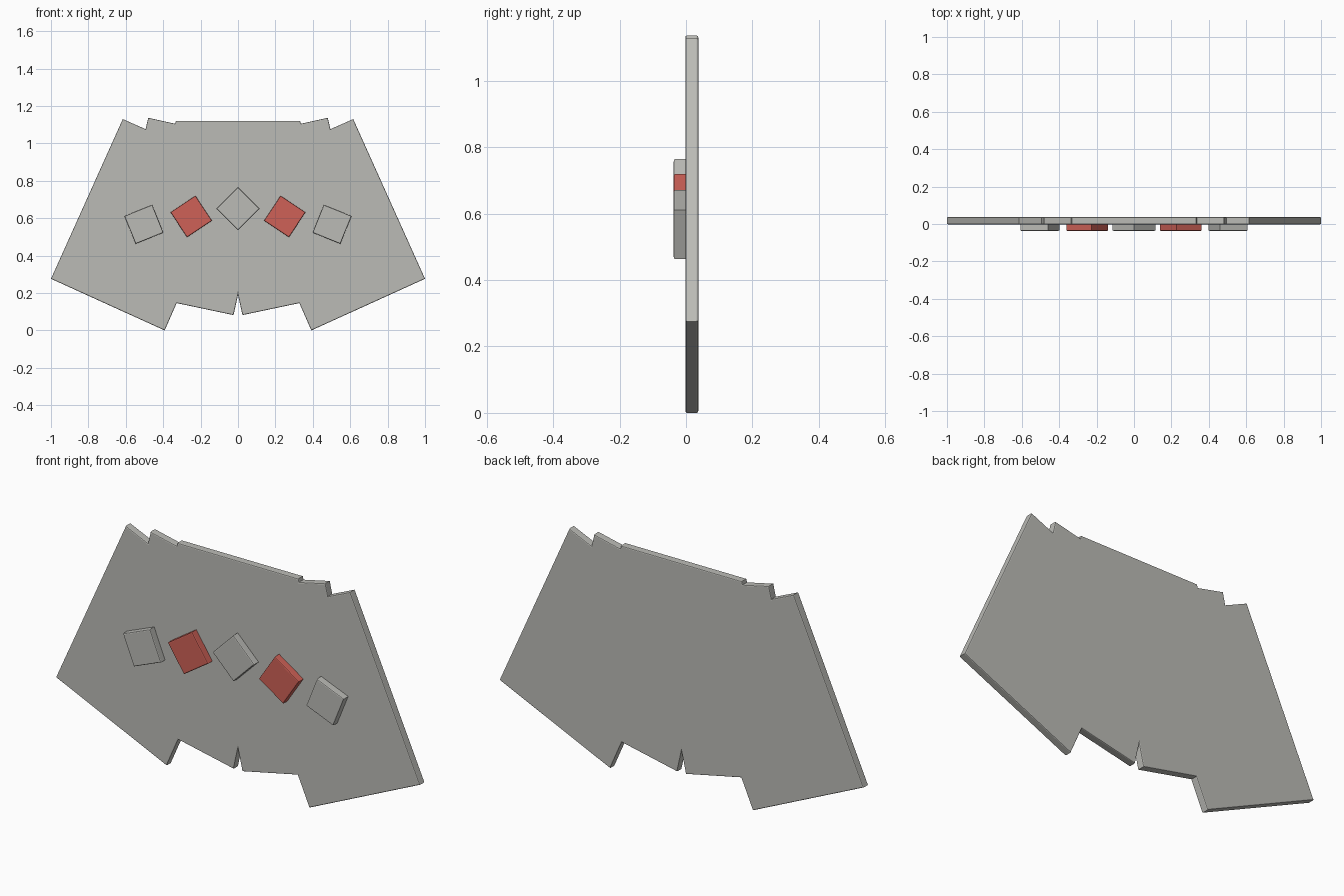
import bpy, bmesh, math

if "Cube" in bpy.data.objects:
    bpy.data.objects.remove(bpy.data.objects["Cube"])


def material(name, color):
    m = bpy.data.materials.new(name)
    m.diffuse_color = (*color, 1)
    m.use_nodes = True
    m.node_tree.nodes["Principled BSDF"].inputs["Base Color"].default_value = m.diffuse_color
    return m


GREY = material("stone grey", (0.50, 0.50, 0.47))
RED = material("brick red", (0.62, 0.12, 0.095))


def plate(name, outline, y_front, y_back, mat, bevel=0.005):
    """Extrude an (x, z) outline along y and chamfer the front and back rims."""
    bm = bmesh.new()
    face = bm.faces.new([bm.verts.new((x, y_front, z)) for x, z in outline])
    ext = bmesh.ops.extrude_face_region(bm, geom=[face], use_keep_orig=True)
    for v in ext["geom"]:
        if isinstance(v, bmesh.types.BMVert):
            v.co.y = y_back
    bmesh.ops.recalc_face_normals(bm, faces=bm.faces[:])
    rims = [e for e in bm.edges if abs(e.verts[0].co.y - e.verts[1].co.y) < 1e-6]
    bmesh.ops.bevel(bm, geom=rims, offset=bevel, segments=2, profile=0.5,
                    affect='EDGES', clamp_overlap=True)
    bmesh.ops.recalc_face_normals(bm, faces=bm.faces[:])
    me = bpy.data.meshes.new(name)
    bm.to_mesh(me)
    bm.free()
    me.materials.append(mat)
    ob = bpy.data.objects.new(name, me)
    bpy.context.collection.objects.link(ob)
    return ob


def square(cx, cz, side, degrees):
    r = side / math.sqrt(2)
    return [(cx + r * math.cos(math.radians(degrees + 45 + 90 * i)),
             cz + r * math.sin(math.radians(degrees + 45 + 90 * i))) for i in range(4)]


# Fan-shaped backing slab: right half of the outline, mirrored to the left
half = [(0.024, 0.082), (0.328, 0.146), (0.392, 0.0), (1.0, 0.276),
        (0.616, 1.13), (0.494, 1.076), (0.48, 1.137), (0.336, 1.105), (0.332, 1.121)]
outline = [(0, 0.19)] + half + [(-x, z) for x, z in reversed(half)]
plate("backing_slab", outline, -0.002, 0.037, GREY)

# Raised square tiles on the front, in an arc
plate("centre_tile", square(0, 0.65, 0.162, 45), -0.037, 0.002, GREY)
for side, label in ((1, "right"), (-1, "left")):
    plate("red_tile_" + label, square(side * 0.25, 0.609, 0.16, side * -33.5),
          -0.037, 0.002, RED)
    plate("outer_tile_" + label, square(side * 0.503, 0.567, 0.16, side * -22),
          -0.037, 0.002, GREY)
